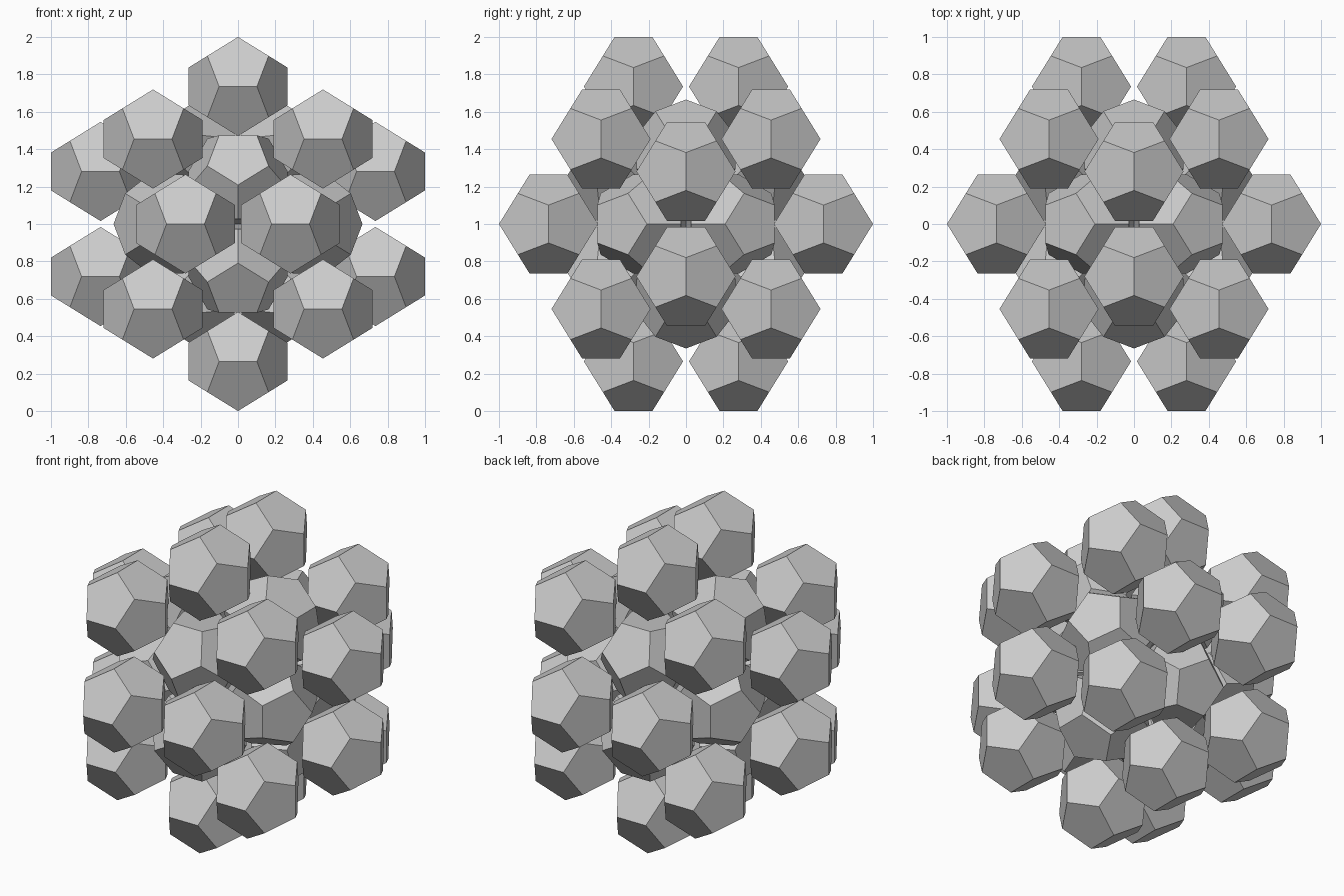
import bpy, bmesh, math
from itertools import product
from mathutils import Matrix, Vector

if "Cube" in bpy.data.objects:
    bpy.data.objects.remove(bpy.data.objects["Cube"], do_unlink=True)

PHI = (1 + math.sqrt(5)) / 2
CELL = 0.1637                  # half cube size inside each small solid
SHELL = 1 / PHI - CELL         # half cube size of the outer arrangement
CENTRE = Vector((0, 0, 1))

grey = bpy.data.materials.new("plain_grey")
grey.use_nodes = True
colour = (0.6, 0.6, 0.6, 1)
grey.diffuse_color = colour
grey.node_tree.nodes["Principled BSDF"].inputs["Base Color"].default_value = colour


def cyclic(a, b):
    """All signed cyclic arrangements of (0, a, b)."""
    out = []
    for p, q in product((-1, 1), repeat=2):
        x, y, z = 0, a * p, b * q
        out += [Vector((x, y, z)), Vector((z, x, y)), Vector((y, z, x))]
    return out


corners = [Vector(c) for c in product((-1, 1), repeat=3)] + cyclic(1 / PHI, PHI)
face_normals = [v.normalized() for v in cyclic(PHI, 1)]
inradius = CELL * max(face_normals[0].dot(c) for c in corners)

# One shared twelve-sided solid with flat pentagon faces
bm = bmesh.new()
for c in corners:
    bm.verts.new(c * CELL)
bmesh.ops.convex_hull(bm, input=bm.verts[:])
bmesh.ops.dissolve_limit(bm, angle_limit=math.radians(2),
                         verts=bm.verts[:], edges=bm.edges[:])
bmesh.ops.recalc_face_normals(bm, faces=bm.faces[:])
mesh = bpy.data.meshes.new("dodecahedron")
bm.to_mesh(mesh)
bm.free()
mesh.materials.append(grey)


def place(name, offset, turn=Matrix.Identity(4)):
    ob = bpy.data.objects.new(name, mesh)
    bpy.context.collection.objects.link(ob)
    ob.matrix_world = Matrix.Translation(CENTRE + offset) @ turn


# Core solid
place("core_dodecahedron", Vector())

# Inner layer: one solid mirrored across each core face
for i, n in enumerate(face_normals, 1):
    place(f"inner_dodecahedron_{i}", n * 2 * inradius, Matrix.Rotation(math.pi, 4, n))

# Outer layer: one solid at each corner of a large dodecahedron
for i, c in enumerate(corners, 1):
    place(f"outer_dodecahedron_{i}", c * SHELL)
